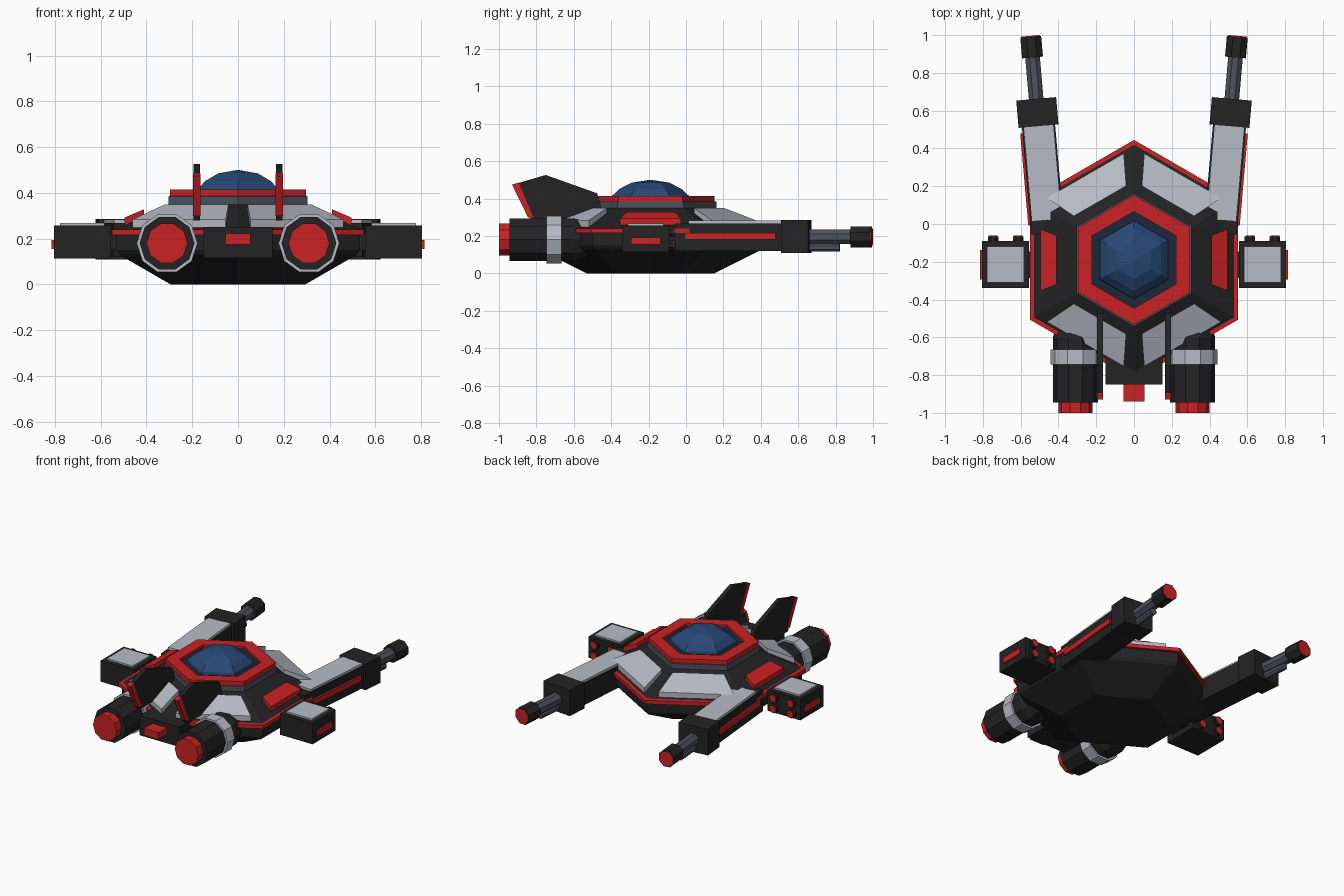
import bpy, bmesh, math
from mathutils import Matrix, Vector

if "Cube" in bpy.data.objects:
    bpy.data.objects.remove(bpy.data.objects["Cube"])

def material(name, rgb):
    m = bpy.data.materials.new(name)
    m.diffuse_color = (*rgb, 1)
    m.use_nodes = True
    m.node_tree.nodes["Principled BSDF"].inputs["Base Color"].default_value = m.diffuse_color
    return m

BLACK = material("black", (.017, .017, .017))
RED = material("red", (.60, .016, .018))
LIGHT = material("light_grey", (.47, .50, .56))
SLATE = material("slate", (.075, .085, .115))
BLUE = material("glass_blue", (.02, .065, .18))
NAVY = material("dark_navy", (.012, .02, .04))
ID = Matrix.Identity(4)

def finish(name, bm, mat, M=ID):
    bmesh.ops.transform(bm, matrix=M, verts=bm.verts)
    bmesh.ops.recalc_face_normals(bm, faces=bm.faces)
    me = bpy.data.meshes.new(name)
    bm.to_mesh(me)
    bm.free()
    me.materials.append(mat)
    ob = bpy.data.objects.new(name, me)
    bpy.context.collection.objects.link(ob)
    return ob

def box(name, lo, hi, mat, M=ID):
    lo, hi = Vector(lo), Vector(hi)
    bm = bmesh.new()
    bmesh.ops.create_cube(bm, size=1)
    for v in bm.verts:
        v.co = Vector([(lo[i] + hi[i]) / 2 + v.co[i] * (hi[i] - lo[i]) for i in range(3)])
    return finish(name, bm, mat, M)

def turned(name, rings, n, mat, M=ID, start=0.0, hollow=False):
    """Stack of n-sided rings (radius, height); hollow closes the profile on itself."""
    bm = bmesh.new()
    loops = []
    for r, z in rings:
        loops.append([bm.verts.new((r * math.cos(start + 2 * math.pi * k / n),
                                    r * math.sin(start + 2 * math.pi * k / n), z)) for k in range(n)])
    pairs = list(zip(loops, loops[1:]))
    if hollow:
        pairs.append((loops[-1], loops[0]))
    else:
        bm.faces.new(loops[0])
        bm.faces.new(loops[-1])
    for a, b in pairs:
        for k in range(n):
            j = (k + 1) % n
            bm.faces.new((a[k], a[j], b[j], b[k]))
    return finish(name, bm, mat, M)

def slab(name, bottom, top, mat, M=ID):
    """Solid between two matching outlines."""
    bm = bmesh.new()
    a = [bm.verts.new(p) for p in bottom]
    b = [bm.verts.new(p) for p in top]
    bm.faces.new(a)
    bm.faces.new(b)
    for k in range(len(a)):
        j = (k + 1) % len(a)
        bm.faces.new((a[k], a[j], b[j], b[k]))
    return finish(name, bm, mat, M)

def along_y(x, z):
    return Matrix.Translation((x, 0, z)) @ Matrix.Rotation(-math.pi / 2, 4, 'X')

# Hexagonal hull, trim, collar and cockpit
C = Matrix.Translation((0, -.19, 0))
def hexa(name, rings, mat, hollow=False):
    return turned(name, rings, 6, mat, C, math.pi / 2, hollow)

hexa("hull", [(.34, 0), (.60, .13), (.615, .15), (.615, .24), (.35, .35)], BLACK)
hexa("hull_trim", [(.61, .215), (.635, .215), (.635, .24), (.60, .243)], RED, True)
hexa("collar", [(.352, .34), (.352, .385), (.30, .388)], SLATE)
hexa("cockpit_ring", [(.256, .38), (.343, .38), (.343, .415), (.256, .415)], RED, True)
hexa("cockpit_seat_plate", [(.257, .38), (.257, .398)], NAVY)
hexa("dome", [(.21, .39), (.205, .415), (.165, .452), (.10, .485), (.004, .50)], BLUE)

# Sloped armour panels on the hull faces
def panel(name, deg, a0, a1, w0, w1, mat):
    outline = [(a0, -w0), (a1, -w1), (a1, w1), (a0, w0)]
    top = [(a, w, .346 - (a - .37) * .43) for a, w in outline]
    low = [(a, w, z - .05) for a, w, z in top]
    slab(name, low, top, mat, C @ Matrix.Rotation(math.radians(deg), 4, 'Z'))

for d in (60, 120, 240, 300):
    panel("armour_panel", d, .36, .515, .16, .235, LIGHT)
for d in (0, 180):
    panel("side_panel", d, .41, .495, .13, .163, RED)

# Rear centre block and lamp
box("tail_block", (-.15, -.85, .115), (.15, -.6, .25), BLACK)
box("tail_lamp", (-.055, -.94, .175), (.055, -.84, .222), RED)

for s in (-1, 1):
    # Engines
    E = along_y(s * .31, .18)
    turned("engine_body", [(.12, -.945), (.12, -.60), (.09, -.50)], 10, BLACK, E)
    turned("engine_band", [(.133, -.745), (.133, -.665)], 10, LIGHT, E)
    turned("exhaust", [(.09, -1), (.09, -.94)], 10, RED, E)

    # Tail fins with a red trailing edge
    def fin(name, profile, x0, x1, mat):
        slab(name, [(s * x0, y, z) for y, z in profile], [(s * x1, y, z) for y, z in profile], mat)
    fin("tail_fin", [(-.915, .478), (-.75, .526), (-.475, .428), (-.43, .28), (-.825, .28)], .165, .195, BLACK)
    fin("fin_edge", [(-.93, .474), (-.895, .485), (-.815, .30), (-.845, .30)], .163, .197, RED)

    # Forward cannon arms, splayed five degrees
    A = Matrix.Translation((s * .46, 0, 0)) @ Matrix.Rotation(math.radians(-5 * s), 4, 'Z')
    box("cannon_arm", (-.088, -.05, .12), (.088, .6, .268), BLACK, A)
    box("arm_plate", (-.08, .02, .26), (.08, .53, .284), LIGHT, A)
    box("arm_stripe", sorted((s * .08, s * .1))[:1] + [0, .18],
        sorted((s * .08, s * .1))[1:] + [.49, .217], RED, A)
    box("cannon_housing", (-.106, .52, .108), (.106, .665, .286), BLACK, A)
    B = A @ along_y(0, .195)
    turned("barrel", [(.042, .65), (.042, .90)], 8, SLATE, B, math.pi / 8)
    turned("lower_barrel", [(.024, .65), (.024, .825)], 8, SLATE, A @ along_y(0, .138), math.pi / 8)
    turned("muzzle", [(.06, .885), (.06, .995)], 8, BLACK, B, math.pi / 8)
    turned("muzzle_cap", [(.052, .99), (.052, 1.0)], 8, RED, B, math.pi / 8)

    # Side missile pods
    P = Matrix.Translation((s * .68, -.215, 0))
    box("missile_pod", (-.124, -.125, .113), (.124, .125, .257), BLACK, P)
    box("pod_plate", (-.097, -.095, .25), (.097, .095, .268), LIGHT, P)
    box("pod_light", (-.135 if s < 0 else .11, -.078, .155), (-.11 if s < 0 else .135, .078, .193), RED, P)
    box("pod_strut", (-.18, -.07, .15), (.0, .07, .22), BLACK,
        P @ Matrix.Scale(s, 4, (1, 0, 0)))
    for dx in (-.066, .066):
        for z in (.15, .222):
            T = along_y(s * .68 + dx, z)
            turned("missile_tube", [(.03, -.1), (.03, -.066)], 8, BLACK, T, math.pi / 8)
            turned("missile_tip", [(.025, -.07), (.025, -.062)], 8, RED, T, math.pi / 8)
